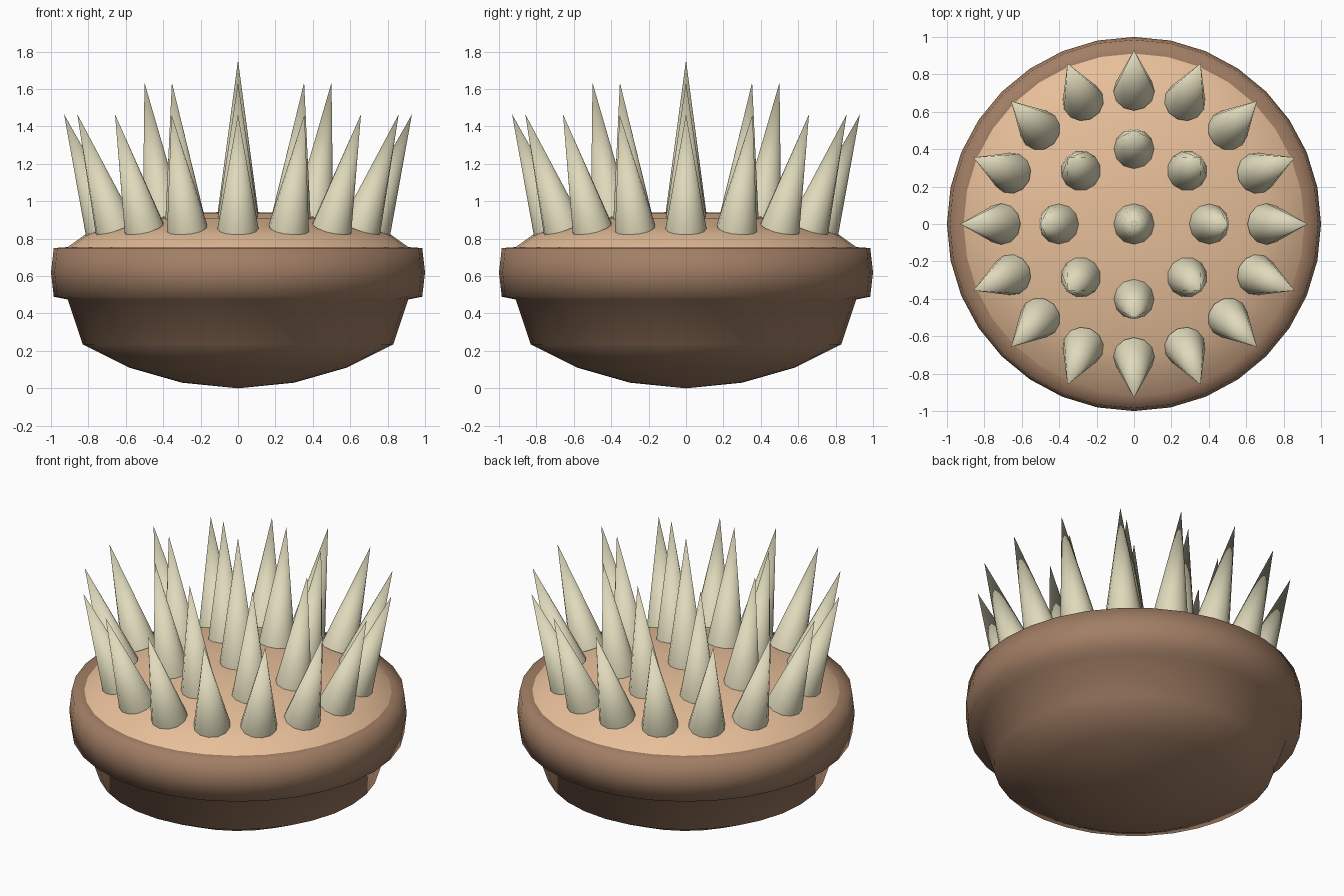
import bpy, math
from mathutils import Vector

if "Cube" in bpy.data.objects:
    bpy.data.objects.remove(bpy.data.objects["Cube"])


def material(name, color):
    m = bpy.data.materials.new(name)
    m.diffuse_color = (*color, 1)
    m.use_nodes = True
    m.node_tree.nodes["Principled BSDF"].inputs["Base Color"].default_value = m.diffuse_color
    return m


brown = material("brown_shell", (0.36, 0.21, 0.13))
tan = material("tan_top", (0.80, 0.52, 0.32))
bone = material("bone", (0.74, 0.70, 0.50))


def lathe(name, profile, mat, sides=32):
    """Spin (radius, z) points round z; radius 0 closes with a single pole."""
    verts, rings, faces = [], [], []
    for r, z in profile:
        n = 1 if r == 0 else sides
        rings.append([len(verts) + i for i in range(n)])
        for i in range(n):
            a = math.tau * i / sides
            verts.append((r * math.cos(a), r * math.sin(a), z))
    for a, b in zip(rings, rings[1:]):
        for i in range(sides):
            j = (i + 1) % sides
            if len(a) == 1:
                faces.append((a[0], b[j], b[i]))
            elif len(b) == 1:
                faces.append((a[i], a[j], b[0]))
            else:
                faces.append((a[i], a[j], b[j], b[i]))
    me = bpy.data.meshes.new(name)
    me.from_pydata(verts, [], faces)
    me.materials.append(mat)
    me.shade_smooth()
    ob = bpy.data.objects.new(name, me)
    bpy.context.collection.objects.link(ob)
    return ob


# Rounded bowl with an overhanging rim
lathe("bowl", [(0, 0), (0.30, 0.03), (0.58, 0.11), (0.83, 0.235),
               (0.91, 0.475), (0.985, 0.49), (1.0, 0.62),
               (0.985, 0.75), (0.91, 0.755)], brown)

# Shallow domed top
lathe("domed_top", [(0.915, 0.752), (0.82, 0.82), (0.70, 0.858),
                    (0.48, 0.91), (0.25, 0.937), (0, 0.945)], tan)


def spike(name, base_r, base_z, tip_r, tip_z, angle):
    d = Vector((math.cos(angle), math.sin(angle), 0))
    base = d * base_r + Vector((0, 0, base_z))
    axis = d * tip_r + Vector((0, 0, tip_z)) - base
    bpy.ops.mesh.primitive_cone_add(vertices=12, radius1=0.11, radius2=0,
                                    depth=axis.length, location=base + axis / 2)
    ob = bpy.context.object
    ob.name = name
    ob.rotation_euler = (0, math.atan2(tip_r - base_r, tip_z - base_z), angle)
    ob.data.materials.append(bone)
    bpy.ops.object.shade_smooth_by_angle(angle=math.radians(40))


# Centre spike and two rings leaning outward
spike("centre_spike", 0, 0.93, 0, 1.755, 0)
for i in range(8):
    spike("inner_spike", 0.40, 0.90, 0.50, 1.635, math.tau * i / 8)
for i in range(16):
    spike("outer_spike", 0.71, 0.855, 0.93, 1.465, math.tau * i / 16)
